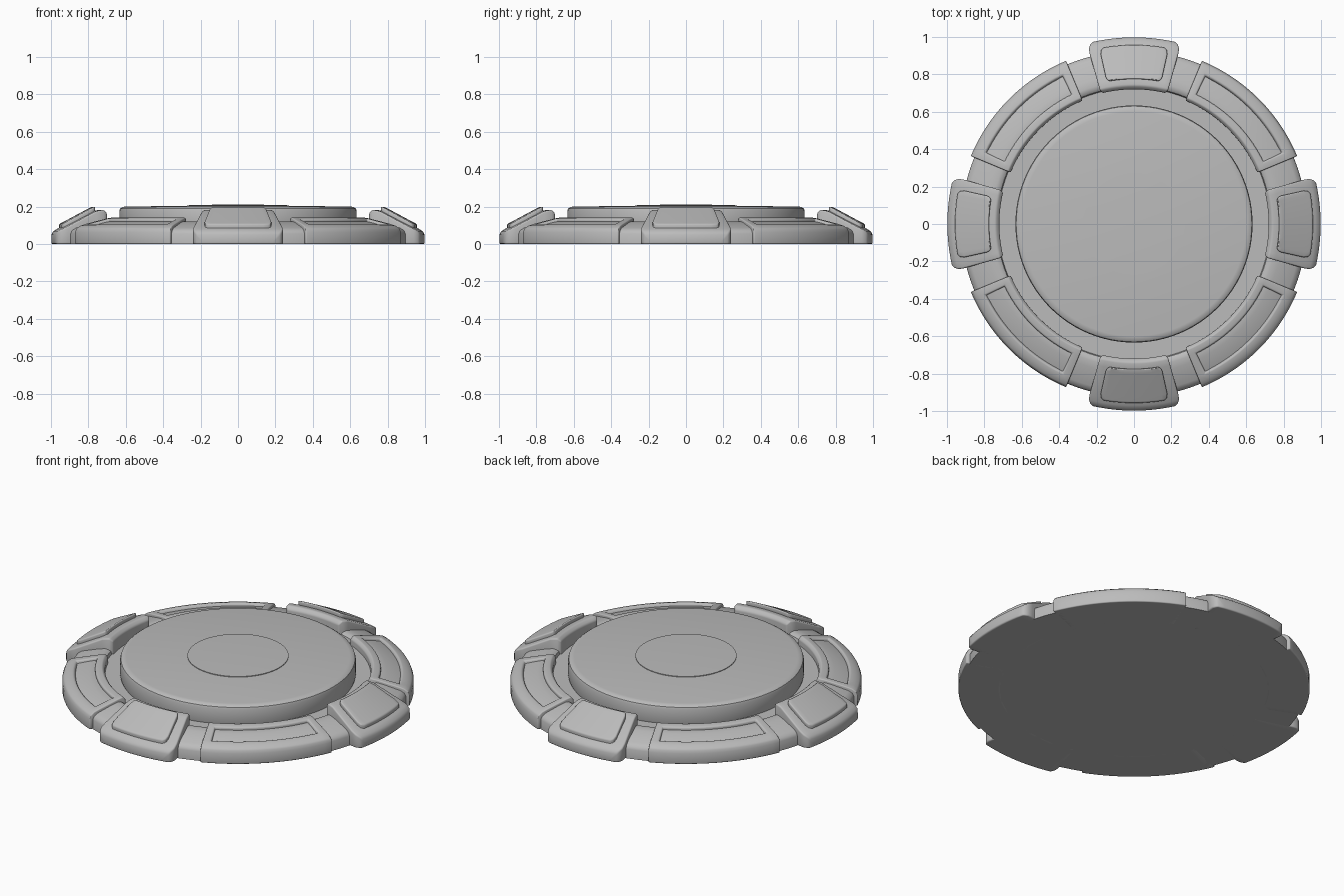
import bpy, bmesh, math
from mathutils import Matrix

if "Cube" in bpy.data.objects:
    bpy.data.objects.remove(bpy.data.objects["Cube"])

gray = bpy.data.materials.new("plain gray")
gray.diffuse_color = (0.5, 0.5, 0.5, 1)
gray.use_nodes = True
gray.node_tree.nodes["Principled BSDF"].inputs["Base Color"].default_value = gray.diffuse_color


def finish(name, bm, bevel=0.0, smooth=35):
    bmesh.ops.recalc_face_normals(bm, faces=bm.faces)
    mesh = bpy.data.meshes.new(name)
    bm.to_mesh(mesh)
    bm.free()
    mesh.materials.append(gray)
    ob = bpy.data.objects.new(name, mesh)
    bpy.context.collection.objects.link(ob)
    bpy.ops.object.select_all(action='DESELECT')
    bpy.context.view_layer.objects.active = ob
    ob.select_set(True)
    if bevel:
        mod = ob.modifiers.new("soft edges", 'BEVEL')
        mod.width = bevel
        mod.segments = 3
        mod.limit_method = 'ANGLE'
        mod.angle_limit = math.radians(32)
        bpy.ops.object.modifier_apply(modifier=mod.name)
    bpy.ops.object.shade_smooth_by_angle(angle=math.radians(smooth))
    return ob


def lathe(name, profile, steps=96):
    """Spin (radius, height) points around z; ends lie on the axis."""
    bm = bmesh.new()
    vs = [bm.verts.new((r, 0, z)) for r, z in profile]
    es = [bm.edges.new(p) for p in zip(vs, vs[1:])]
    bmesh.ops.spin(bm, geom=vs + es, cent=(0, 0, 0), axis=(0, 0, 1),
                   angle=2 * math.pi, steps=steps, use_duplicate=False)
    bmesh.ops.remove_doubles(bm, verts=bm.verts, dist=1e-5)
    return finish(name, bm)


def sector(name, rows, turn, thick=None, bevel=0.01, cols=16, window=None):
    """Ring segment from rows of (radius, top height, half angle in degrees)."""
    bm = bmesh.new()
    top, low = [], []
    for r, z, half in rows:
        t, b = [], []
        for j in range(cols + 1):
            a = math.radians(half * (2 * j / cols - 1))
            x, y = r * math.cos(a), r * math.sin(a)
            t.append(bm.verts.new((x, y, z)))
            b.append(bm.verts.new((x, y, z - thick if thick else 0)))
        top.append(t)
        low.append(b)
    n = len(rows) - 1
    hole = []
    for i in range(n):
        for j in range(cols):
            f = bm.faces.new((top[i][j], top[i + 1][j], top[i + 1][j + 1], top[i][j + 1]))
            bm.faces.new((low[i][j], low[i][j + 1], low[i + 1][j + 1], low[i + 1][j]))
            if window and i in window and 1 <= j < cols - 1:
                hole.append(f)
        for j in (0, cols):
            bm.faces.new((top[i][j], top[i + 1][j], low[i + 1][j], low[i][j]))
    for i in (0, n):
        for j in range(cols):
            bm.faces.new((top[i][j], top[i][j + 1], low[i][j + 1], low[i][j]))
    # Sunken window with a sloping rim
    if hole:
        bmesh.ops.recalc_face_normals(bm, faces=bm.faces)
        bmesh.ops.inset_region(bm, faces=hole, thickness=0.007, depth=-0.010)
        bmesh.ops.inset_region(bm, faces=hole, thickness=0.001, depth=-0.020)
    bmesh.ops.rotate(bm, verts=bm.verts, cent=(0, 0, 0),
                     matrix=Matrix.Rotation(math.radians(turn), 3, 'Z'))
    return finish(name, bm, bevel)


# Base ring with a shallow groove around the centre
lathe("base_ring", [(0, 0), (0.925, 0), (0.925, 0.055), (0.917, 0.072), (0.895, 0.086),
                    (0.80, 0.113), (0.765, 0.120), (0.745, 0.117), (0.733, 0.108),
                    (0.728, 0.09), (0, 0.09)])

# Centre plate with rounded rim
lathe("centre_plate", [(0, 0.08), (0.628, 0.08), (0.634, 0.10), (0.634, 0.178),
                       (0.630, 0.190), (0.618, 0.198), (0.600, 0.201), (0, 0.205)])

# Shallow cap in the middle
lathe("centre_cap", [(0, 0.19), (0.272, 0.19), (0.272, 0.207), (0.2, 0.209),
                     (0.1, 0.2105), (0, 0.211)])

panel_rows = [(0.715, 0.125, 23 - 0.6), (0.730, 0.142, 22.4), (0.765, 0.136, 22.4),
              (0.885, 0.107, 22.4), (0.915, 0.098, 22.4), (0.937, 0.083, 22.4),
              (0.945, 0.062, 22.4)]
pad_rows = [(0.720, 0.165, 13.6), (0.740, 0.183, 14.3), (0.780, 0.176, 14.4),
            (0.940, 0.094, 14.6), (0.970, 0.080, 14.4), (0.990, 0.066, 13.6),
            (0.998, 0.050, 12.8)]
plate_rows = [(0.775, 0.200, 9.6), (0.782, 0.199, 10.5), (0.800, 0.190, 10.9),
              (0.925, 0.123, 11.1), (0.948, 0.111, 10.7), (0.957, 0.106, 9.7)]

for k in range(4):
    # Windowed panels on the diagonals
    sector(f"window_panel_{k + 1}", panel_rows, 45 + 90 * k, bevel=0.006, window=(2,))
    # Raised pads on the axes, each with a tilted plate
    sector(f"pad_{k + 1}", pad_rows, 90 * k, bevel=0.014, cols=12)
    sector(f"pad_plate_{k + 1}", plate_rows, 90 * k, thick=0.035, bevel=0.008, cols=12)
